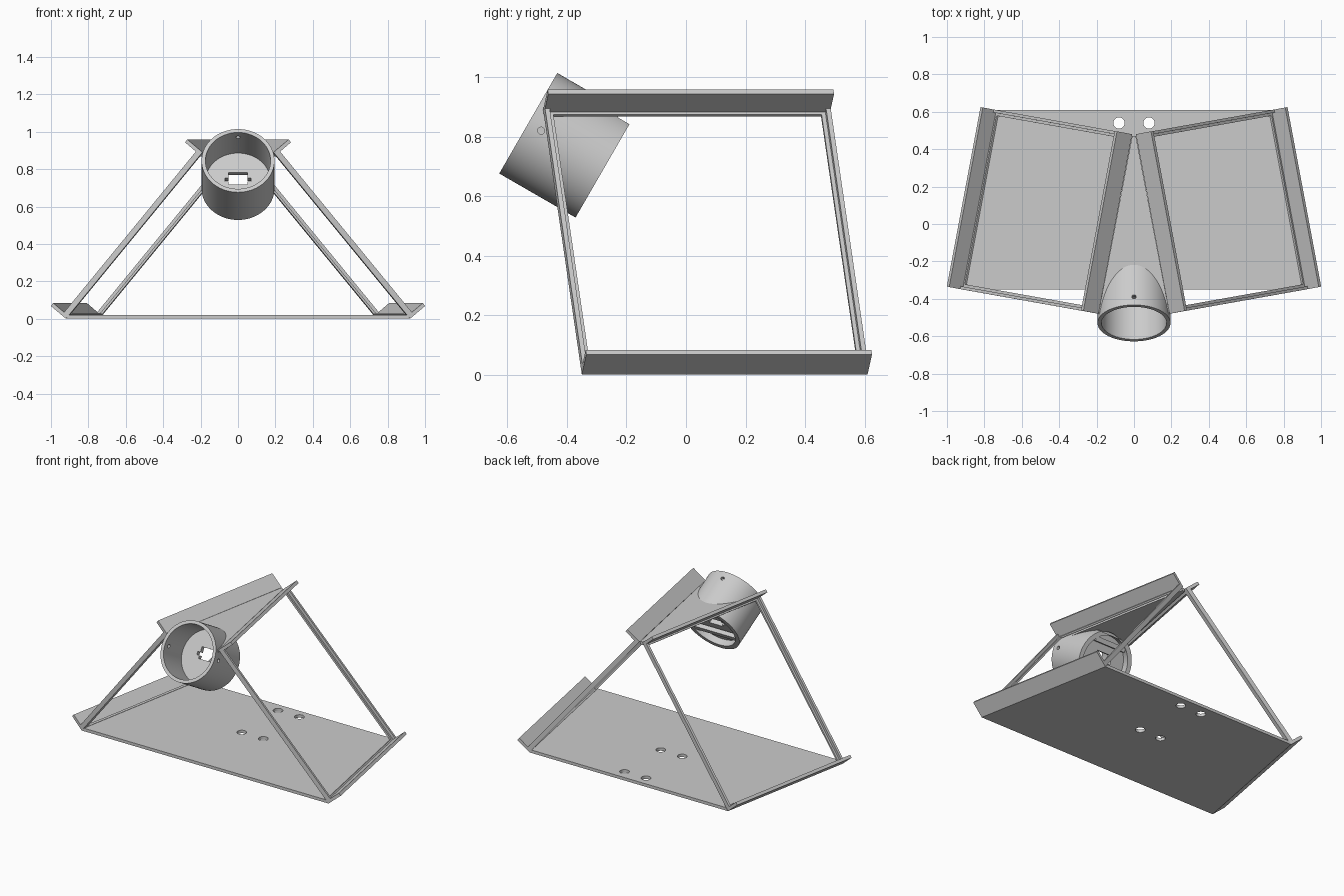
import bpy, bmesh, math
from mathutils import Vector, Matrix

cube = bpy.data.objects.get("Cube")
if cube:
    bpy.data.objects.remove(cube, do_unlink=True)

grey = bpy.data.materials.new("light grey")
grey.diffuse_color = (0.6, 0.6, 0.6, 1)
grey.use_nodes = True
grey.node_tree.nodes["Principled BSDF"].inputs["Base Color"].default_value = (0.6, 0.6, 0.6, 1)


def finish(name, bm):
    bmesh.ops.recalc_face_normals(bm, faces=bm.faces)
    mesh = bpy.data.meshes.new(name)
    bm.to_mesh(mesh)
    bm.free()
    obj = bpy.data.objects.new(name, mesh)
    bpy.context.collection.objects.link(obj)
    mesh.materials.append(grey)
    return obj


def hexa(bm, low, high):
    """Closed prism between two matching loops of points."""
    a = [bm.verts.new(p) for p in low]
    b = [bm.verts.new(p) for p in high]
    bm.faces.new(a)
    bm.faces.new(b)
    for i in range(len(a)):
        j = (i + 1) % len(a)
        bm.faces.new((a[i], a[j], b[j], b[i]))


def apply(obj, kind, **settings):
    mod = obj.modifiers.new(kind.lower(), kind)
    for key, value in settings.items():
        setattr(mod, key, value)
    bpy.context.view_layer.objects.active = obj
    bpy.ops.object.modifier_apply(modifier=mod.name)


def cut(obj, cutter, keep=False):
    cutter.hide_render = True
    apply(obj, 'BOOLEAN', object=cutter, operation='DIFFERENCE', solver='EXACT')
    if not keep:
        bpy.data.objects.remove(cutter, do_unlink=True)


def cylinder(name, radius, bottom, top, place, sides=64):
    bm = bmesh.new()
    bmesh.ops.create_cone(bm, cap_ends=True, segments=sides, radius1=radius, radius2=radius,
                          depth=top - bottom,
                          matrix=place @ Matrix.Translation((0, 0, (top + bottom) / 2)))
    return finish(name, bm)


def block(name, size, centre, place):
    bm = bmesh.new()
    bmesh.ops.create_cube(bm, size=1, matrix=place @ Matrix.Translation(centre)
                          @ Matrix.Diagonal((*size, 1)))
    return finish(name, bm)


# Leaning side plane: corner, direction along the base, direction up the slope, outward normal
foot = Vector((0.92, -0.35, 0))
along = Vector((-0.18, 0.96, 0))
slope = Vector((-0.73, -0.13, 0.89))
length, rise = along.length, slope.length
along.normalize()
slope.normalize()
out = along.cross(slope).normalized()


def slab(bm, a0, a1, b0, b1, c0, c1):
    loops = [[foot + along * a + slope * b + out * c
              for a, b in ((a0, b0), (a1, b0), (a1, b1), (a0, b1))] for c in (c0, c1)]
    hexa(bm, *loops)


def ring(bm, width, depth):
    slab(bm, 0, width, 0, rise, 0, depth)
    slab(bm, length - width, length, 0, rise, 0, depth)
    slab(bm, width, length - width, 0, width, 0, depth)
    slab(bm, width, length - width, rise - width, rise, 0, depth)


tilt = Matrix.Translation((0, -0.53, 0.845)) @ Matrix.Rotation(math.radians(60), 4, 'X')
tube_space = cylinder("tube_space", 0.185, -0.29, 0.05, tilt)

# Side frames: raised rim with inner ledge, and flanges along the bottom and top
for name, side in (("left", 1), ("right", -1)):
    parts = {}
    for part in ("rim", "ledge", "bottom_flange", "top_flange"):
        bm = bmesh.new()
        if part == "rim":
            ring(bm, 0.016, 0.03)
        elif part == "ledge":
            ring(bm, 0.03, 0.012)
        elif part == "bottom_flange":
            slab(bm, 0, length, 0, 0.02, 0, 0.107)
        else:
            slab(bm, 0, length, rise - 0.02, rise, 0, 0.107)
        bm.transform(Matrix.Diagonal((side, 1, 1, 1)))
        obj = finish(name + "_" + part, bm)
        if part == "top_flange":
            cut(obj, tube_space, keep=True)

# Base plate with bevelled sides and four mounting holes
bm = bmesh.new()
corners = ((0.92, -0.35), (0.74, 0.61), (-0.74, 0.61), (-0.92, -0.35))
hexa(bm, [(x, y, 0) for x, y in corners],
     [(x - math.copysign(0.016, x), y, 0.02) for x, y in corners])
base = finish("base_plate", bm)
for x in (-0.08, 0.08):
    for y in (0.155, 0.54):
        cut(base, cylinder("hole", 0.03, -0.1, 0.1, Matrix.Translation((x, y, 0)), 32))

# Tapered top plate, cleared where the tube passes through
bm = bmesh.new()
outline = ((0.19, -0.48), (0.01, 0.47), (-0.01, 0.47), (-0.19, -0.48))
hexa(bm, [(x, y, 0.87) for x, y in outline], [(x, y, 0.89) for x, y in outline])
cut(finish("top_plate", bm), tube_space)
top_plate = bpy.data.objects["top_plate"]

# Tilted tube: front bore, rear pocket, slotted wall, rear notch and screw holes
tube = cylinder("tube", 0.195, -0.296, 0, tilt, 96)
cut(tube, cylinder("bore", 0.174, -0.22, 0.1, tilt, 96))
cut(tube, cylinder("pocket", 0.165, -0.4, -0.25, tilt, 96))
cut(tube, block("slot", (0.1, 0.075, 0.2), (0, 0.018, -0.23), tilt))
cut(tube, block("slot_ears", (0.14, 0.02, 0.2), (0, 0.01, -0.23), tilt))
cut(tube, block("notch", (0.2, 0.06, 0.06), (0, 0.195, -0.28), tilt))
for angle in (0, 90, 180):
    radial = (tilt @ Matrix.Translation((0, 0, -0.05)) @ Matrix.Rotation(math.radians(angle), 4, 'Z')
              @ Matrix.Rotation(math.radians(90), 4, 'Y'))
    cut(tube, cylinder("screw_hole", 0.012, 0.1, 0.3, radial, 16))

# Cross bars in the rear pocket
for name, height, width in (("upper", 0.115, 0.23), ("lower", -0.06, 0.31)):
    block(name + "_rear_bar", (width, 0.03, 0.03), (0, height, -0.275), tilt)

# Smooth the round parts, keeping edges sharp
bpy.ops.object.select_all(action='DESELECT')
for obj in (tube, base, top_plate):
    obj.select_set(True)
bpy.context.view_layer.objects.active = tube
bpy.ops.object.shade_smooth_by_angle(angle=math.radians(30))
